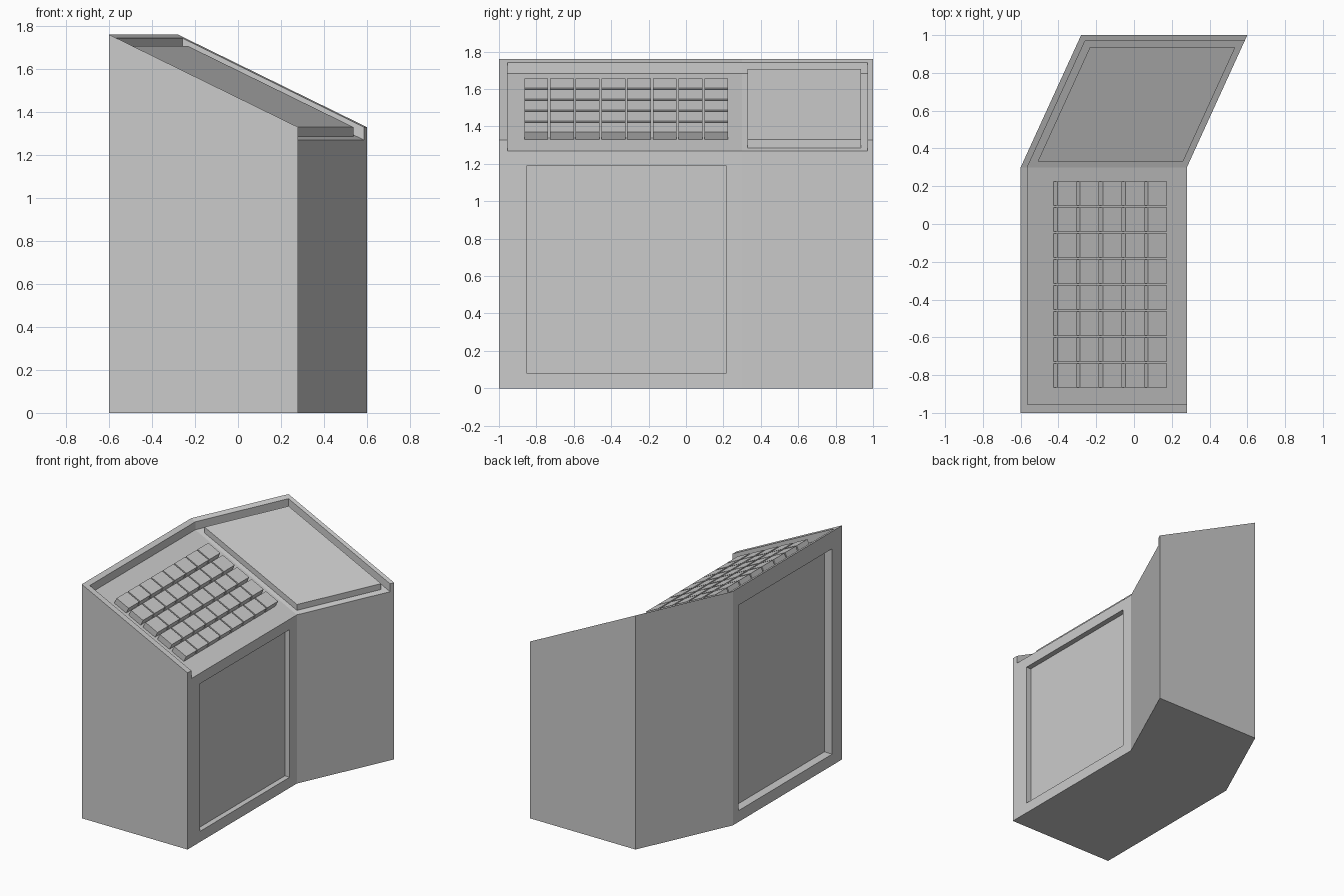
import bpy, bmesh, math
from mathutils import Matrix, Vector

if "Cube" in bpy.data.objects:
    bpy.data.objects.remove(bpy.data.objects["Cube"])

SLOPE = 0.49            # fall of the top across the width
TOP, RIM = 1.76, 0.06   # high edge and tray depth


def shear(y):
    """Sideways shift of the angled rear half."""
    return max(0.0, (y - 0.3) / 0.7 * 0.32)


def deck(u, drop=0.0):
    return TOP - SLOPE * (u + 0.6) - drop


def make(name, bm):
    bmesh.ops.recalc_face_normals(bm, faces=bm.faces)
    me = bpy.data.meshes.new(name)
    bm.to_mesh(me)
    bm.free()
    ob = bpy.data.objects.new(name, me)
    bpy.context.collection.objects.link(ob)
    return ob


def loft(name, ys, u0, u1, low, high):
    """Four-sided section swept along y, following the bend."""
    bm = bmesh.new()
    rings = []
    for y in ys:
        s = shear(y)
        rings.append([bm.verts.new((u + s, y, f(u))) for u, f in
                      ((u0, low), (u1, low), (u1, high), (u0, high))])
    for a, b in zip(rings, rings[1:]):
        for i in range(4):
            j = (i + 1) % 4
            bm.faces.new((a[i], a[j], b[j], b[i]))
    bm.faces.new(rings[0])
    bm.faces.new(rings[-1])
    return make(name, bm)


def box(name, lo, hi):
    bm = bmesh.new()
    lo, hi = Vector(lo), Vector(hi)
    bmesh.ops.create_cube(bm, size=1, matrix=Matrix.Translation((lo + hi) / 2)
                          @ Matrix.Diagonal((*(hi - lo), 1)))
    return make(name, bm)


def cut(ob, cutter):
    cutter.hide_render = True
    mod = ob.modifiers.new("cut", 'BOOLEAN')
    mod.operation, mod.solver, mod.object = 'DIFFERENCE', 'EXACT', cutter
    bpy.context.view_layer.objects.active = ob
    bpy.ops.object.modifier_apply(modifier=mod.name)
    bpy.data.objects.remove(cutter)


# Bent cabinet with sloping top
body = loft("console_body", (-1, 0.3, 1), -0.6, 0.28, lambda u: 0.0, deck)

# Sunken tray, open on the low side
cut(body, loft("tray_cutter", (-0.955, 0.3, 0.97), -0.565, 0.4,
               lambda u: deck(u, RIM), lambda u: deck(u, -0.3)))

# Recessed panels in both long sides
cut(body, box("right_recess_cutter", (0.24, -0.85, 0.08), (0.4, 0.215, 1.19)))
cut(body, box("left_recess_cutter", (-0.8, -0.88, 0.085), (-0.535, 0.23, 1.63)))

# Raised screen on the angled half
loft("screen_panel", (0.33, 0.935), -0.524, 0.246,
     lambda u: deck(u, RIM + 0.005), lambda u: deck(u, RIM - 0.044))

# Keyboard: tilted keys in an 8 x 5 grid
angle = math.atan(SLOPE)
tilt = Matrix.Rotation(angle, 4, 'Y')
length, height = 0.1 / math.cos(angle), 0.046
bm = bmesh.new()
for row in range(8):
    for col in range(5):
        u = -0.375 + 0.12 * col
        y = -0.801 + 0.1375 * row
        base = Matrix.Translation((u, y, deck(u, RIM)))
        bmesh.ops.create_cube(bm, size=1, matrix=base @ tilt
                              @ Matrix.Translation((0, 0, height / 2))
                              @ Matrix.Diagonal((length, 0.1275, height, 1)))
make("keys", bm)
